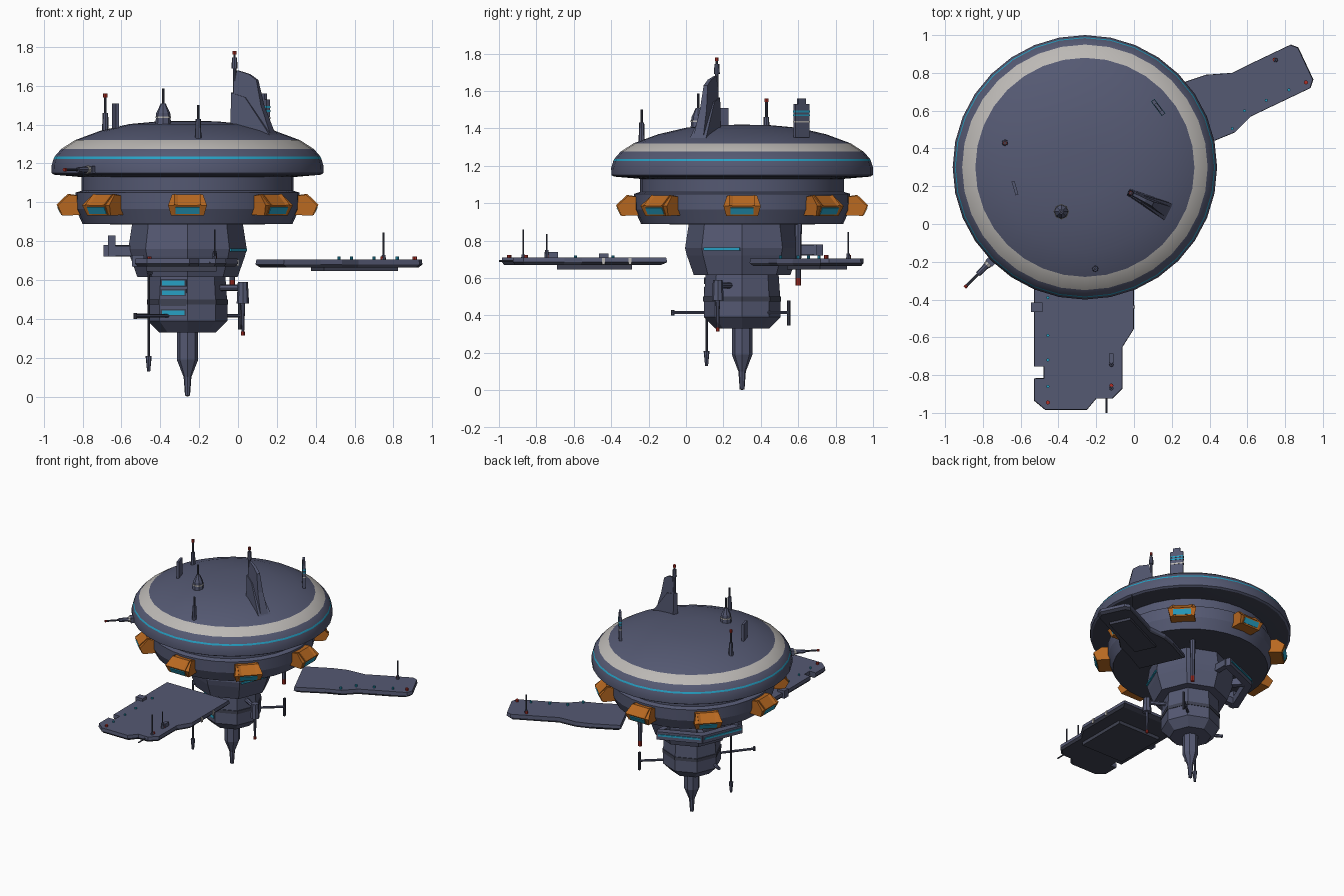
import bpy, bmesh, math
from mathutils import Vector, Matrix

if "Cube" in bpy.data.objects:
    bpy.data.objects.remove(bpy.data.objects["Cube"])

CX, CY = -0.26, 0.30          # station axis


def mat(name, r, g, b):
    m = bpy.data.materials.new(name)
    m.diffuse_color = (r, g, b, 1)
    m.use_nodes = True
    m.node_tree.nodes["Principled BSDF"].inputs["Base Color"].default_value = m.diffuse_color
    return m


HULL = mat("hull", .09, .10, .17)
DARK = mat("dark_metal", .05, .055, .085)
ORANGE = mat("orange", .48, .14, .015)
CYAN = mat("cyan", .02, .36, .56)
PALE = mat("pale_grey", .50, .48, .46)
RED = mat("red", .45, .03, .02)


def finish(name, bm, mats):
    bmesh.ops.recalc_face_normals(bm, faces=bm.faces)
    me = bpy.data.meshes.new(name)
    bm.to_mesh(me)
    bm.free()
    for m in mats:
        me.materials.append(m)
    ob = bpy.data.objects.new(name, me)
    bpy.context.collection.objects.link(ob)
    return ob


def lathe(name, prof, seg, mats=(HULL,), bands={}, smooth=False):
    """Revolve (r, z) points about the station axis; bands maps segment -> material slot."""
    bm = bmesh.new()
    rings = []
    for r, z in prof:
        n = seg if r > 1e-6 else 1
        rings.append([bm.verts.new((CX + r * math.cos(math.tau * i / seg),
                                    CY + r * math.sin(math.tau * i / seg), z)) for i in range(n)])
    for k, (a, b) in enumerate(zip(rings, rings[1:])):
        for i in range(seg):
            j = (i + 1) % seg
            vs = [a[i % len(a)], a[j % len(a)], b[j % len(b)], b[i % len(b)]]
            f = bm.faces.new(list(dict.fromkeys(vs)))
            f.material_index = bands.get(k, 0)
    ob = finish(name, bm, mats)
    if smooth:
        bpy.context.view_layer.objects.active = ob
        ob.select_set(True)
        bpy.ops.object.shade_smooth_by_angle(angle=math.radians(20))
        ob.select_set(False)
    return ob


def rod(name, a, b, r1, r2=None, m=HULL, seg=8):
    a, b = Vector(a), Vector(b)
    bm = bmesh.new()
    M = Matrix.Translation((a + b) / 2) @ (b - a).to_track_quat('Z', 'Y').to_matrix().to_4x4()
    bmesh.ops.create_cone(bm, cap_ends=True, segments=seg, radius1=r1,
                          radius2=r1 if r2 is None else r2, depth=(b - a).length, matrix=M)
    return finish(name, bm, [m])


def box(name, c, size, rot=0, m=HULL):
    bm = bmesh.new()
    bmesh.ops.create_cube(bm, size=1, matrix=Matrix.Translation(c) @
                          Matrix.Rotation(math.radians(rot), 4, 'Z') @ Matrix.Diagonal((*size, 1)))
    return finish(name, bm, [m])


def prism(name, bottom, top, m=HULL):
    """Solid between two matching outlines of 3D points."""
    bm = bmesh.new()
    a, b = [[bm.verts.new(p) for p in ring] for ring in (bottom, top)]
    bm.faces.new(a)
    bm.faces.new(b)
    for i in range(len(a)):
        j = (i + 1) % len(a)
        bm.faces.new((a[i], a[j], b[j], b[i]))
    return finish(name, bm, [m])


def polar(r, deg, z, side=0):
    """Point at radius r and angle about the axis, shifted sideways."""
    t = math.radians(deg)
    return (CX + r * math.cos(t) - side * math.sin(t), CY + r * math.sin(t) + side * math.cos(t), z)


def mast(name, x, y, z0, z1, z2, r, tip=None):
    """Thick foot z0-z1, thin rod z1-z2, optional coloured tip."""
    rod(name + "_foot", (x, y, z0), (x, y, z1), r, r * .8)
    rod(name + "_rod", (x, y, z1), (x, y, z2), r * .4, m=DARK)
    if tip:
        d = .02 if z2 > z0 else -.02
        rod(name + "_tip", (x, y, z2 - d), (x, y, z2), r * .6, m=tip)


# Saucer, neck ring and columns
lathe("saucer", [(0, 1.42), (.15, 1.417), (.3, 1.403), (.45, 1.368), (.58, 1.32), (.65, 1.275), (.684, 1.236),
                 (.689, 1.224), (.70, 1.19), (.699, 1.15), (.685, 1.142), (.545, 1.13), (0, 1.13)], 32,
      (HULL, PALE, CYAN, DARK), {4: 1, 6: 2, 10: 3}, True)
lathe("neck_ring", [(0, 1.14), (.545, 1.14), (.545, 1.06), (.577, 1.05), (.575, .965), (.54, .888), (0, .885)],
      32, (HULL, DARK), {5: 1}, True)
lathe("upper_column", [(0, .89), (.285, .89), (.305, .76), (.295, .72), (.258, .615), (0, .615)], 8)
lathe("lower_column", [(0, .62), (.195, .62), (.205, .48), (.205, .39), (.145, .33), (0, .33)], 8)
lathe("column_band", [(.19, .50), (.209, .50), (.209, .475), (.19, .475)], 8, (DARK,))
lathe("bottom_spire", [(0, .34), (.055, .34), (.055, .19), (.02, .10), (.013, .005), (0, 0)], 8)

# Orange window pods around the ring
sect = [(.54, 1.03), (.61, 1.04), (.668, .985), (.645, .932), (.54, .935)]
half = [.085, .08, .10, .085, .085]
for k in range(8):
    a = 45 * k
    prism(f"pod_{k}", [polar(r, a, z, -h) for (r, z), h in zip(sect, half)],
          [polar(r, a, z, h) for (r, z), h in zip(sect, half)], ORANGE)
    prism(f"pod_window_{k}", [polar(.665, a, .976, s * .062) for s in (-1, 1)] + [polar(.647, a, .942, s * .062) for s in (1, -1)],
          [polar(.671, a, .974, s * .062) for s in (-1, 1)] + [polar(.653, a, .940, s * .062) for s in (1, -1)], CYAN)
    for s in (-1, 1):   # raised side ribs
        prism(f"pod_rib_{k}_{s}", [polar(r, a, z, s * .05) for r, z in sect],
              [polar(r + .006, a, z + .004, s * .07) for r, z in sect], ORANGE)

# Lit strips and vents on column facets
box("column_strip", polar(.283, -22.5, .755), (.012, .21, .014), -22.5, CYAN)
for z in (.585, .535, .485, .432):
    box("column_vent", polar(.186, -112.5, z), (.014, .125, .024), -112.5, CYAN)
    box("vent_frame", polar(.184, -112.5, z), (.014, .14, .036), -112.5, DARK)

# Wings: bevelled deck plus lower plate
def wing(name, pts, z0, z1):
    c = sum((Vector(p) for p in pts), Vector((0, 0))) / len(pts)
    ring = lambda s, z: [(c.x + (p[0] - c.x) * s, c.y + (p[1] - c.y) * s, z) for p in pts]
    zm = (z0 + z1) / 2 - .005
    prism(name + "_deck", ring(1, zm), ring(.99, z1))
    prism(name + "_belly", ring(.95, z0), ring(1, zm), DARK)


wing("front_wing", [(-.53, -.10), (-.53, -.755), (-.478, -.755), (-.478, -.82), (-.53, -.82), (-.53, -.935),
                    (-.47, -.985), (-.25, -.985), (-.2, -.925), (-.115, -.925), (-.06, -.87), (-.06, -.65),
                    (0, -.555), (0, -.10)], .67, .71)
wing("side_wing", [(.09, .66), (.277, .755), (.38, .79), (.52, .80), (.62, .85), (.83, .95), (.87, .935),
                   (.95, .765), (.935, .72), (.62, .57), (.535, .485), (.425, .44), (.235, .34)], .665, .705)
box("front_wing_keel", (-.29, -.49, .66), (.36, .40, .03), m=DARK)
box("side_wing_keel", (.60, .70, .656), (.42, .16, .02), 25, DARK)
for y in (-.44, -.30):
    box("wing_stripe", (0, y, .69), (.008, .016, .034), m=PALE)
box("wing_box", (-.515, -.44, .70), (.06, .05, .06))

# Wing lamps and antennas
for x, y in ((-.456, -.39), (-.456, -.59), (-.456, -.72), (-.456, -.86),
             (.52, .505), (.585, .60), (.70, .655), (.82, .71)):
    rod("blue_lamp", (x, y, .70), (x, y, .72), .008, m=CYAN)
for x, y in ((-.456, -.945), (-.12, -.855), (-.12, -.73), (.91, .75), (.745, .87)):
    rod("red_lamp", (x, y, .70), (x, y, .722), .011, m=RED)
mast("wing_mast_a", -.12, -.87, .70, .725, .86, .012)
mast("wing_mast_b", -.12, -.745, .70, .75, .835, .012)
box("wing_mast_block", (-.12, -.71, .72), (.025, .05, .04))
mast("wing_mast_c", .75, .868, .70, .73, .845, .012)
rod("wing_tip_rod", (-.145, -.91, .69), (-.145, -1, .69), .005, m=DARK)

# Dorsal fin: wide wedge plus thin blade
def fin(name, prof):
    p = lambda s, z, h, e: (-.03 + .894 * s + .447 * h * e, .17 - .447 * s + .894 * h * e, z)
    prism(name, [p(s, z, h, -1) for s, z, h in prof], [p(s, z, h, 1) for s, z, h in prof])


fin("fin_base", [(0, 1.36, .02), (0, 1.565, .014), (.085, 1.54, .022), (.245, 1.34, .05)])
fin("fin_blade", [(.01, 1.45, .012), (.015, 1.6, .01), (.03, 1.68, .008), (.10, 1.66, .01),
                  (.145, 1.63, .012), (.175, 1.50, .02), (.235, 1.35, .03)])
rod("fin_post", (-.018, .165, 1.56), (-.018, .165, 1.70), .009)
mast("fin_antenna", -.018, .165, 1.69, 1.745, 1.78, .016, RED)

# Masts and plates on the saucer
mast("red_mast", -.683, .43, 1.33, 1.46, 1.56, .018, RED)
mast("front_mast", -.205, -.237, 1.32, 1.43, 1.50, .017)
box("sensor_plate", (-.63, .19, 1.43), (.016, .075, .16), 16)
rod("sensor_base", (-.385, .065, 1.38), (-.385, .065, 1.46), .042, .036)
rod("sensor_band", (-.385, .065, 1.433), (-.385, .065, 1.442), .041, m=PALE)
rod("sensor_cone", (-.385, .065, 1.46), (-.385, .065, 1.51), .036, .012)
rod("sensor_rod", (-.385, .065, 1.50), (-.385, .065, 1.585), .007, m=DARK)
box("rear_plate", (.128, .617, 1.44), (.02, .093, .18), 37)
box("rear_plate_cap", (.128, .617, 1.54), (.016, .05, .04), 37)
for z, m in ((1.47, CYAN), (1.49, CYAN), (1.435, PALE)):
    box("rear_plate_stripe", (.128, .617, z), (.024, .096, .010), 37, m)

# Rim probe
box("probe_mount", polar(.68, 225, 1.168), (.08, .05, .04), 45)
rod("probe_barrel", polar(.69, 225, 1.168), polar(.80, 225, 1.168), .018, .014)
rod("probe_collar", polar(.72, 225, 1.168), polar(.735, 225, 1.168), .021, m=PALE)
rod("probe_needle", polar(.80, 225, 1.168), polar(.89, 225, 1.168), .007, m=DARK)
rod("probe_tip", polar(.885, 225, 1.168), polar(.90, 225, 1.168), .009, m=RED)

# Angular rail round the back-left of the column
for a in (112.5, 157.5):
    box("rail", polar(.375, a, .75), (.05, .325, .06), a)
    box("rail_light", polar(.402, a, .755), (.008, .30, .014), a, CYAN)
for a in (90, 135, 180):
    box("rail_bracket", polar(.33, a, .75), (.14, .04, .05), a)
box("rail_post", polar(.39, 180, .775), (.04, .05, .11))
rod("hanging_lamp", (-.03, .60, .89), (-.03, .60, .60), .02, .014)
rod("hanging_lamp_tip", (-.03, .60, .60), (-.03, .60, .56), .014, m=RED)

# Hanging antennas and thruster beside lower column
rod("left_antenna", (-.46, .11, .66), (-.46, .11, .20), .007, m=DARK)
rod("left_antenna_bulb", (-.46, .11, .21), (-.46, .11, .13), .016, .008)
rod("left_antenna_arm", (-.46, .11, .64), (-.37, .19, .64), .015)
rod("right_sensor", (.025, .17, .48), (.025, .17, .59), .032, .026)
rod("right_sensor_rod", (.025, .17, .48), (.025, .17, .335), .012, .007)
rod("right_sensor_tip", (.025, .17, .335), (.025, .17, .315), .010, m=RED)
rod("right_sensor_arm", (.025, .17, .56), (-.10, .24, .56), .016)

# Bent grab arms
for name, a, b in (("front_arm", (-.36, .14, .415), (-.53, -.07, .415)),
                   ("rear_arm", (-.12, .44, .415), (.01, .55, .415))):
    rod(name, a, b, .009)
    rod(name + "_claw", (*b[:2], .345 if "rear" in name else .40), (*b[:2], .48 if "rear" in name else .43), .009, m=DARK)
rod("left_arm", (-.45, .30, .415), (-.52, .34, .415), .012)
